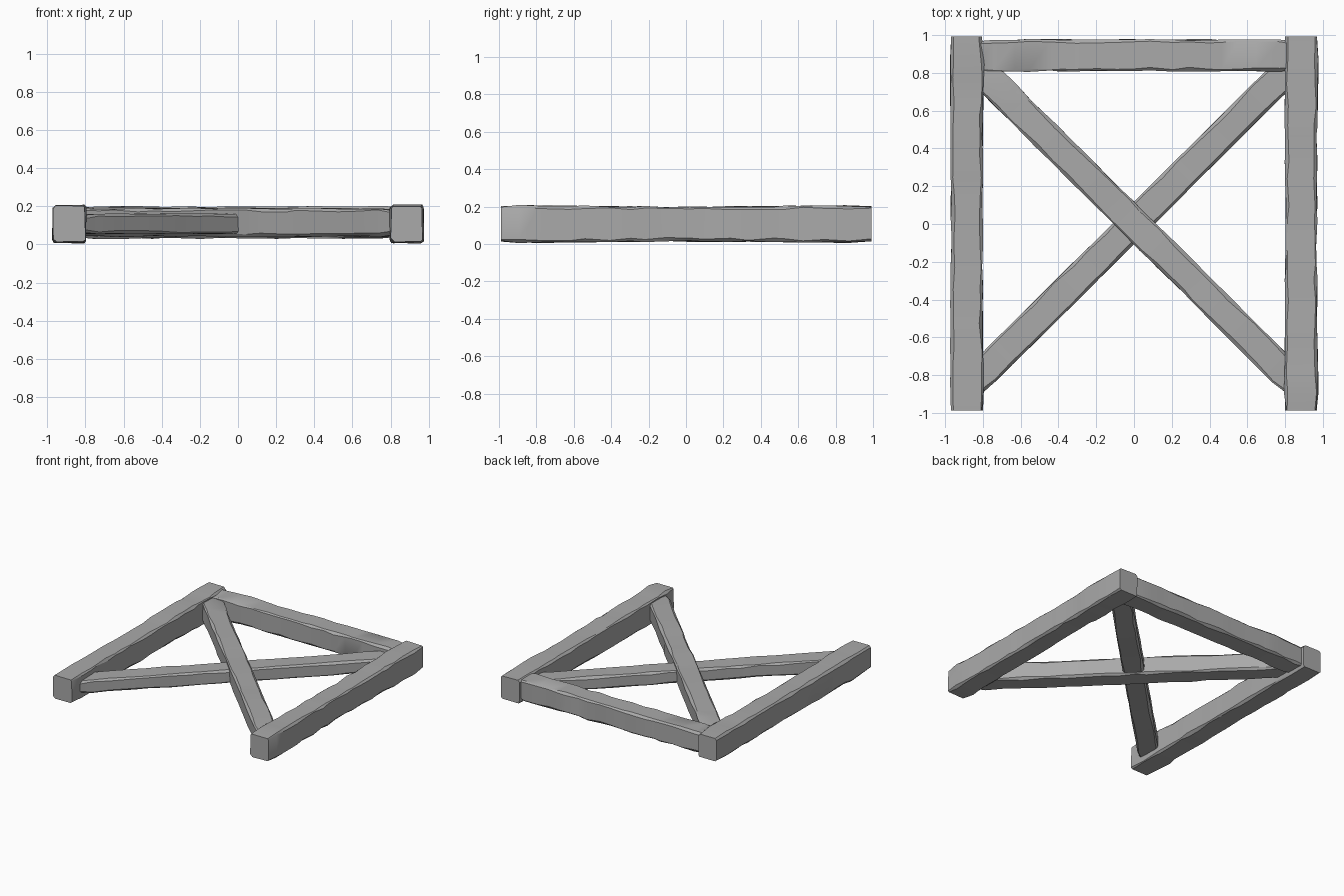
import bpy, bmesh, math, random
from mathutils import Vector, Matrix

random.seed(4)
cube = bpy.data.objects.get("Cube")
if cube:
    bpy.data.objects.remove(cube, do_unlink=True)

# Weathered grey timber
wood = bpy.data.materials.new("grey_timber")
wood.use_nodes = True
GREY = (0.4, 0.4, 0.4, 1)
wood.diffuse_color = GREY
wood.node_tree.nodes["Principled BSDF"].inputs["Base Color"].default_value = GREY


def beam(name, start, end, width, height, flare=0.0, wear=0.004, rings=18):
    """Rough-hewn beam: chamfered sections lofted from start to end."""
    start, end = Vector(start), Vector(end)
    along = (end - start).normalized()
    side = along.cross(Vector((0, 0, 1)))
    bm = bmesh.new()
    sections = []
    for i in range(rings + 1):
        t = i / rings
        at_end = i in (0, rings)
        grow = flare * abs(2 * t - 1) ** 2 - (0.008 if at_end else 0)
        w, h = width / 2 + grow, height / 2 + grow
        slide = 0 if at_end else random.uniform(-0.3, 0.3) / rings
        centre = start.lerp(end, t + slide)
        ring = []
        # Two chamfer points on each of the four corners, irregularly worn
        for sx, sz in ((1, 1), (-1, 1), (-1, -1), (1, -1)):
            cut = random.uniform(0.006, 0.02)
            dx = random.uniform(-wear, wear)
            dz = random.uniform(-wear, wear)
            pair = [(sx * (w + dx), sz * (h - cut)), (sx * (w - cut), sz * (h + dz))]
            if sx * sz < 0:
                pair.reverse()
            ring += [bm.verts.new(centre + side * x + Vector((0, 0, z))) for x, z in pair]
        sections.append(ring)
    for a, b in zip(sections, sections[1:]):
        for k in range(len(a)):
            n = (k + 1) % len(a)
            bm.faces.new((a[k], a[n], b[n], b[k]))
    # Slightly domed end caps
    for ring, push in ((sections[0], -along), (sections[-1], along)):
        cap = bm.faces.new(ring)
        inner = bmesh.ops.inset_individual(bm, faces=[cap], thickness=0.012)
        bmesh.ops.translate(bm, verts=cap.verts, vec=push * 0.008)
    bmesh.ops.recalc_face_normals(bm, faces=bm.faces)
    mesh = bpy.data.meshes.new(name)
    bm.to_mesh(mesh)
    bm.free()
    mesh.materials.append(wood)
    obj = bpy.data.objects.new(name, mesh)
    bpy.context.collection.objects.link(obj)
    bpy.ops.object.select_all(action="DESELECT")
    obj.select_set(True)
    bpy.context.view_layer.objects.active = obj
    bpy.ops.object.shade_smooth_by_angle(angle=math.radians(30))
    return obj


# Long side rails
for name, s in (("left_rail", 1), ("right_rail", -1)):
    beam(name, (s * 0.885, -0.98, 0.107), (s * 0.885, 0.985, 0.107), 0.165, 0.185, flare=0.008)

# Back crossbar between the rails
beam("back_crossbar", (-0.84, 0.893, 0.115), (0.84, 0.893, 0.115), 0.165, 0.165, flare=0.002)

# Diagonal braces: the slimmer one passes through the thicker one
beam("thick_brace", (0.86, -0.85, 0.115), (-0.86, 0.86, 0.115), 0.158, 0.145)
beam("slim_brace", (-0.86, -0.85, 0.108), (0.86, 0.86, 0.108), 0.158, 0.105, wear=0.002)
